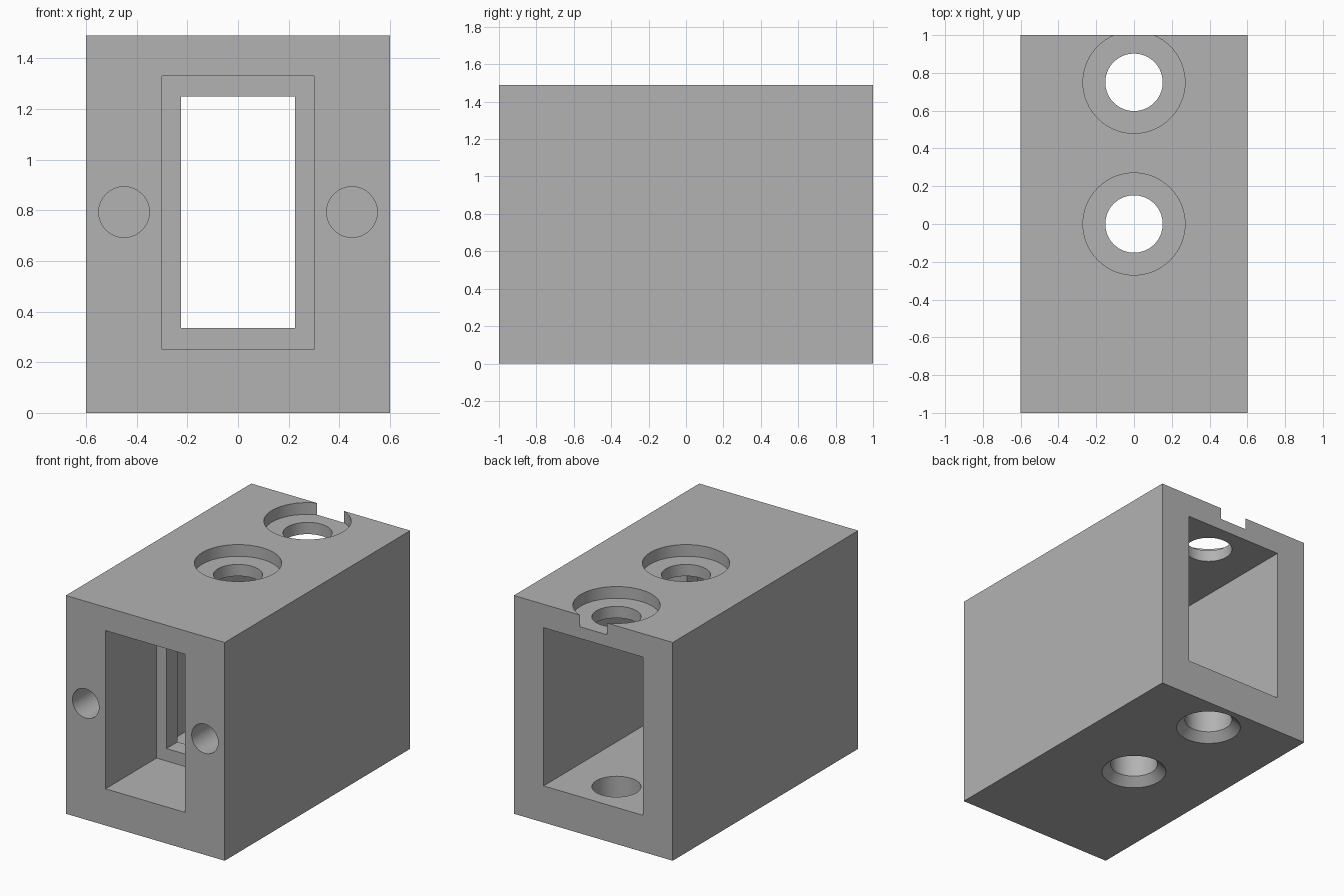
import bpy
import bmesh
from mathutils import Matrix

if "Cube" in bpy.data.objects:
    bpy.data.objects.remove(bpy.data.objects["Cube"], do_unlink=True)

WIDTH, LENGTH, HEIGHT = 1.2, 2.0, 1.49
FRONT, BACK = -LENGTH / 2, LENGTH / 2
EPS = 0.05

grey = bpy.data.materials.new("grey")
grey.use_nodes = True
grey.diffuse_color = (0.45, 0.45, 0.45, 1)
grey.node_tree.nodes["Principled BSDF"].inputs["Base Color"].default_value = grey.diffuse_color


def finish(name, bm):
    mesh = bpy.data.meshes.new(name)
    bm.to_mesh(mesh)
    bm.free()
    mesh.materials.append(grey)
    obj = bpy.data.objects.new(name, mesh)
    bpy.context.collection.objects.link(obj)
    return obj


def box(name, half_x, y0, y1, z0, z1):
    bm = bmesh.new()
    bmesh.ops.create_cube(bm, size=1)
    bmesh.ops.scale(bm, vec=(2 * half_x, y1 - y0, z1 - z0), verts=bm.verts)
    bmesh.ops.translate(bm, vec=(0, (y0 + y1) / 2, (z0 + z1) / 2), verts=bm.verts)
    return finish(name, bm)


def round_cutter(name, centre, r_low, r_high, depth, along_y=False):
    """Cylinder or cone starting at centre and running up z, or along y."""
    bm = bmesh.new()
    bmesh.ops.create_cone(bm, cap_ends=True, segments=64, radius1=r_low,
                          radius2=r_high, depth=depth)
    bmesh.ops.translate(bm, vec=(0, 0, depth / 2), verts=bm.verts)
    if along_y:
        bmesh.ops.rotate(bm, matrix=Matrix.Rotation(-1.5707963, 3, "X"), verts=bm.verts)
    bmesh.ops.translate(bm, vec=centre, verts=bm.verts)
    return finish(name, bm)


body = box("housing", WIDTH / 2, FRONT, BACK, 0, HEIGHT)

# Front pocket, rear pocket and the window in the partition between them
cutters = [
    box("front_pocket_cutter", 0.3, FRONT - EPS, -0.45, 0.25, 1.33),
    box("rear_pocket_cutter", 0.375, -0.33, BACK + EPS, 0.25, 1.33),
    box("window_cutter", 0.225, -0.5, -0.2, 0.335, 1.25),
]

# Vertical bolt holes: counterbored on top, countersunk underneath
for label, y in (("middle", 0.0), ("rear", 0.75)):
    cutters += [
        round_cutter(label + "_bolt_cutter", (0, y, -EPS), 0.152, 0.152, HEIGHT + 2 * EPS),
        round_cutter(label + "_counterbore_cutter", (0, y, HEIGHT - 0.08), 0.27, 0.27, 0.2),
        round_cutter(label + "_countersink_cutter", (0, y, -EPS), 0.207 + EPS, 0.152, 0.055 + EPS),
    ]

# Blind screw holes either side of the front opening
for label, x in (("left", 0.45), ("right", -0.45)):
    cutters.append(round_cutter(label + "_screw_cutter", (x, FRONT - EPS, 0.793),
                                0.1, 0.1, 0.5 + EPS, along_y=True))

for cutter in cutters:
    mod = body.modifiers.new(cutter.name, "BOOLEAN")
    mod.operation = "DIFFERENCE"
    mod.solver = "EXACT"
    mod.object = cutter

# Apply the cuts and remove the helpers
bpy.context.view_layer.update()
evaluated = body.evaluated_get(bpy.context.evaluated_depsgraph_get())
cut_mesh = bpy.data.meshes.new_from_object(evaluated)
body.modifiers.clear()
body.data = cut_mesh
for cutter in cutters:
    bpy.data.objects.remove(cutter, do_unlink=True)

bpy.ops.object.select_all(action="DESELECT")
body.select_set(True)
bpy.context.view_layer.objects.active = body
bpy.ops.object.shade_smooth_by_angle(angle=0.5)
